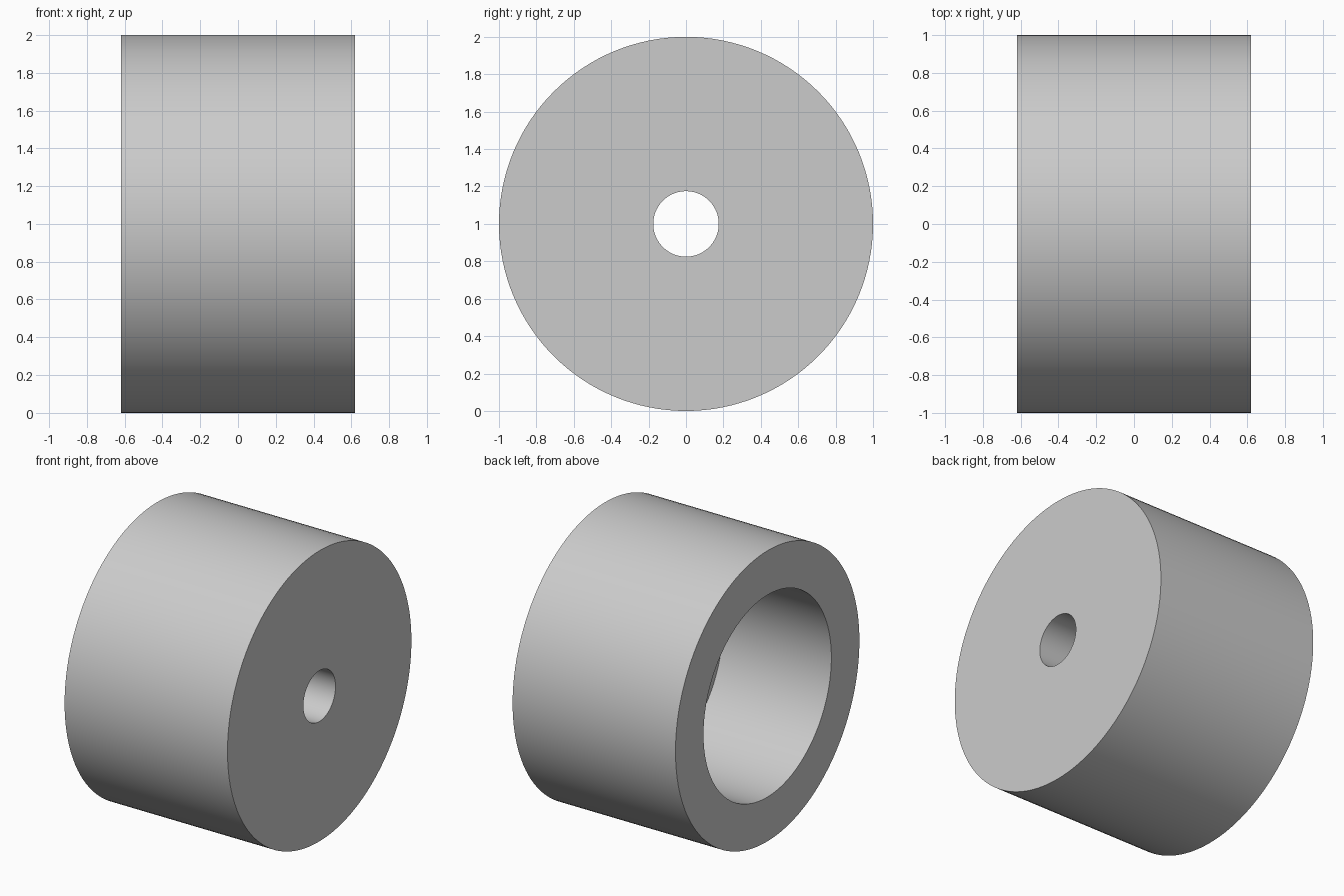
import bpy, bmesh, math
from mathutils import Vector

cube = bpy.data.objects.get("Cube")
if cube:
    bpy.data.objects.remove(cube, do_unlink=True)

HALF = 0.62      # half length along x
OUTER = 1.0      # outer radius
BORE = 0.695     # wide blind bore, open on -x
HOLE = 0.175     # narrow through hole, open on +x
FLOOR = 0.205    # x of the bore floor
SEGMENTS = 128

grey = bpy.data.materials.new("light grey")
grey.use_nodes = True
colour = (0.6, 0.6, 0.6, 1.0)
grey.diffuse_color = colour
grey.node_tree.nodes["Principled BSDF"].inputs["Base Color"].default_value = colour

# Wall cross-section as (x, radius), revolved around the x axis
profile = [(-HALF, BORE), (-HALF, OUTER), (HALF, OUTER),
           (HALF, HOLE), (FLOOR, HOLE), (FLOOR, BORE)]
centre = Vector((0, 0, OUTER))

bm = bmesh.new()
verts = [bm.verts.new(centre + Vector((x, 0, r))) for x, r in profile]
edges = [bm.edges.new((v, verts[(i + 1) % len(verts)])) for i, v in enumerate(verts)]
bmesh.ops.spin(bm, geom=verts + edges, cent=centre, axis=(1, 0, 0),
               angle=math.tau, steps=SEGMENTS, use_duplicate=False)
bmesh.ops.remove_doubles(bm, verts=bm.verts, dist=0.0001)
bmesh.ops.recalc_face_normals(bm, faces=bm.faces)

mesh = bpy.data.meshes.new("bored_cylinder")
bm.to_mesh(mesh)
bm.free()
mesh.materials.append(grey)
body = bpy.data.objects.new("bored_cylinder", mesh)
bpy.context.collection.objects.link(body)

# Smooth round walls, crisp rims
bpy.ops.object.select_all(action='DESELECT')
body.select_set(True)
bpy.context.view_layer.objects.active = body
bpy.ops.object.shade_smooth_by_angle(angle=math.radians(30))
